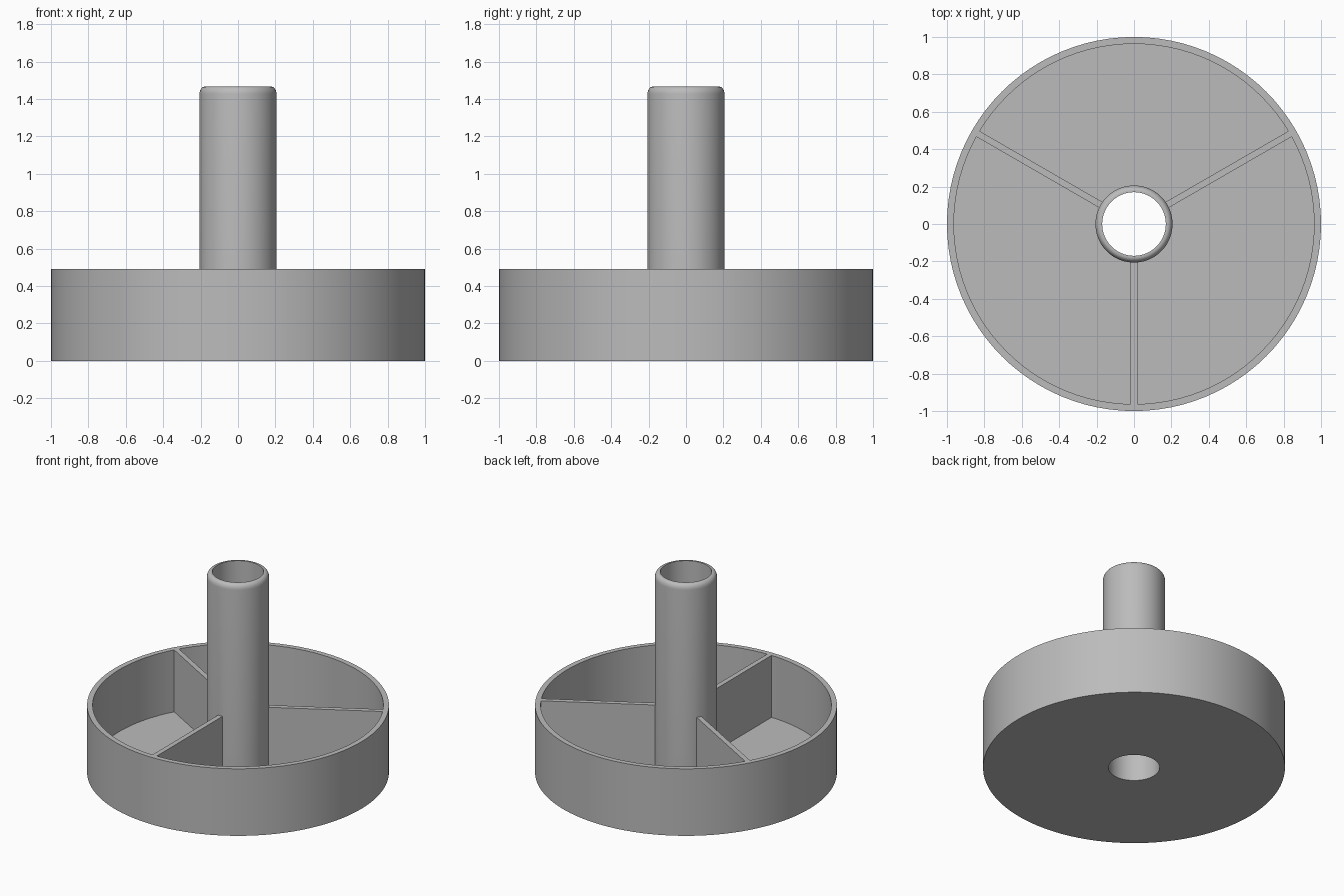
import bpy
import bmesh
import math

SEGMENTS = 96
RIM_R, WALL, RIM_Z = 1.0, 0.037, 0.49
FLOOR_Z = 0.037
TUBE_R, BORE_R, TUBE_Z = 0.206, 0.17, 1.466
RIB_W = 0.035

old = bpy.data.objects.get("Cube")
if old:
    bpy.data.objects.remove(old, do_unlink=True)

grey = bpy.data.materials.new("plain grey")
grey.use_nodes = True
colour = (0.5, 0.5, 0.5, 1)
grey.diffuse_color = colour
grey.node_tree.nodes["Principled BSDF"].inputs["Base Color"].default_value = colour


def finish(name, bm):
    bmesh.ops.recalc_face_normals(bm, faces=bm.faces)
    mesh = bpy.data.meshes.new(name)
    bm.to_mesh(mesh)
    bm.free()
    mesh.materials.append(grey)
    obj = bpy.data.objects.new(name, mesh)
    bpy.context.collection.objects.link(obj)
    return obj


def revolve(name, profile):
    """Spin a closed (radius, height) outline around the z axis."""
    bm = bmesh.new()
    verts = [bm.verts.new((r, 0, z)) for r, z in profile]
    edges = [bm.edges.new((v, verts[i - 1])) for i, v in enumerate(verts)]
    bmesh.ops.spin(bm, geom=verts + edges, cent=(0, 0, 0), axis=(0, 0, 1),
                   angle=math.tau, steps=SEGMENTS, use_merge=True)
    bmesh.ops.remove_doubles(bm, verts=bm.verts, dist=1e-5)
    return finish(name, bm)


# Round tray and hollow post in one outline, with a rounded lip on the post
lip_w, lip_h = 0.028, 0.04
lip = [(TUBE_R - lip_w + lip_w * math.cos(a), TUBE_Z - lip_h + lip_h * math.sin(a))
       for a in (math.radians(15 * i) for i in range(7))]
inner_r = RIM_R - WALL
tray = revolve("tray_with_post", [
    (BORE_R, 0), (RIM_R, 0), (RIM_R, RIM_Z), (inner_r, RIM_Z),
    (inner_r, FLOOR_Z), (TUBE_R, FLOOR_Z), *lip, (BORE_R, TUBE_Z)])

# Three dividers from the post to the wall, joined flush with the rim
start, end = (TUBE_R + BORE_R) / 2, RIM_R - WALL / 2
bottom = FLOOR_Z / 2
for i in range(3):
    angle = math.radians(30 + 120 * i)
    bm = bmesh.new()
    bmesh.ops.create_cube(bm, size=1)
    bmesh.ops.scale(bm, vec=(end - start, RIB_W, RIM_Z - bottom), verts=bm.verts)
    bmesh.ops.translate(bm, vec=((start + end) / 2, 0, (RIM_Z + bottom) / 2), verts=bm.verts)
    rib = finish("divider_%d" % (i + 1), bm)
    rib.rotation_euler.z = angle
    rib.hide_render = True
    rib.hide_set(True)
    join = tray.modifiers.new("join divider", "BOOLEAN")
    join.operation = "UNION"
    join.solver = "EXACT"
    join.object = rib

# Bake the joins, then drop the helpers
bpy.context.view_layer.objects.active = tray
tray.select_set(True)
for mod in list(tray.modifiers):
    helper = mod.object
    bpy.ops.object.modifier_apply(modifier=mod.name)
    bpy.data.objects.remove(helper, do_unlink=True)

bpy.ops.object.shade_smooth_by_angle(angle=math.radians(30))
